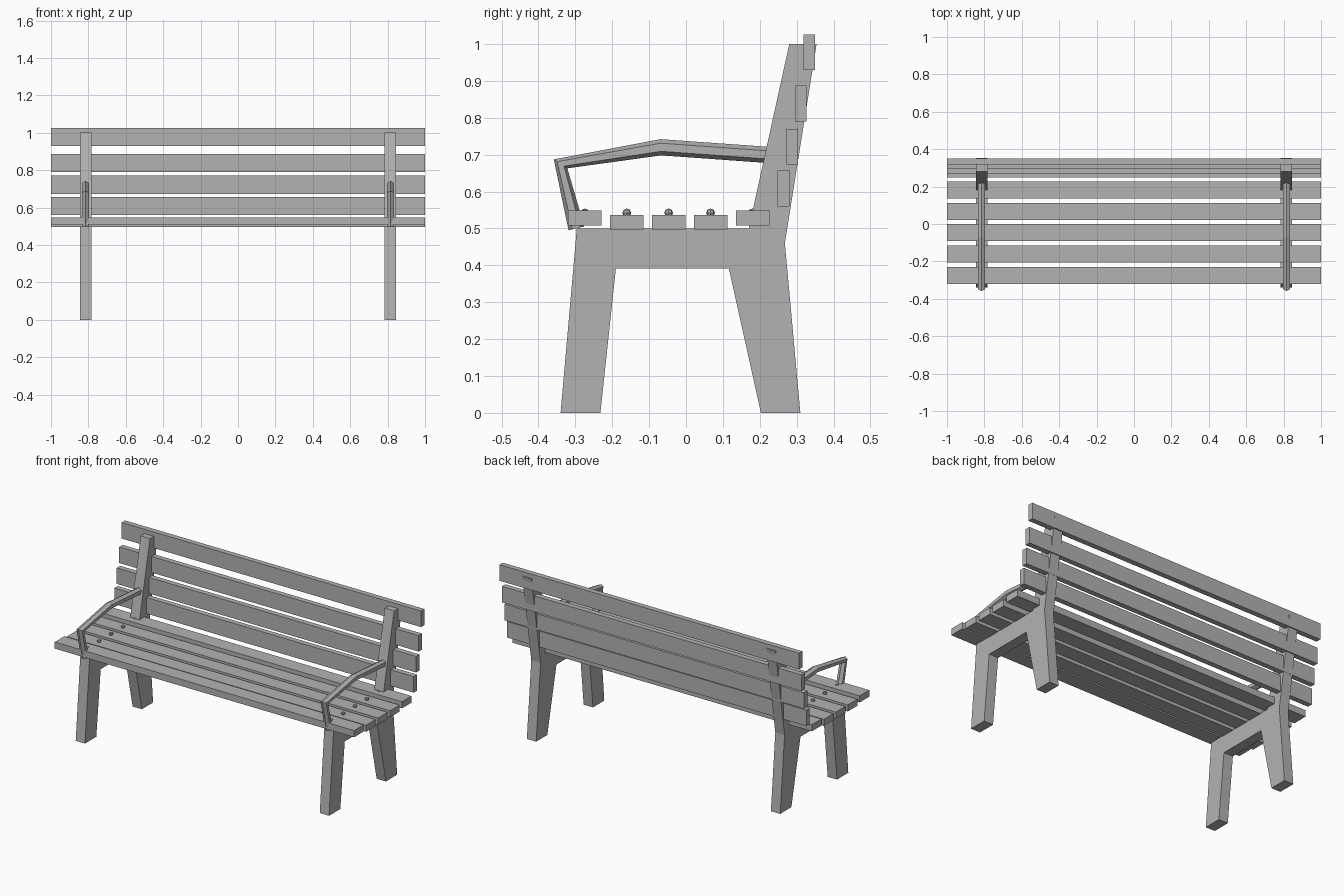
import bpy, bmesh, math
from mathutils import Vector

cube = bpy.data.objects.get("Cube")
if cube:
    bpy.data.objects.remove(cube, do_unlink=True)

# One plain grey for the whole bench
grey = bpy.data.materials.new("plain_grey")
grey.use_nodes = True
grey.diffuse_color = (0.45, 0.45, 0.45, 1)
grey.node_tree.nodes["Principled BSDF"].inputs["Base Color"].default_value = (0.45, 0.45, 0.45, 1)


def finish(name, bm):
    bmesh.ops.recalc_face_normals(bm, faces=bm.faces)
    mesh = bpy.data.meshes.new(name)
    bm.to_mesh(mesh)
    bm.free()
    mesh.materials.append(grey)
    obj = bpy.data.objects.new(name, mesh)
    bpy.context.collection.objects.link(obj)
    return obj


def slat(name, y, z, depth, height):
    """Full-length board whose lower front edge sits at y, z."""
    bm = bmesh.new()
    bmesh.ops.create_cube(bm, size=1)
    bmesh.ops.scale(bm, vec=(2, depth, height), verts=bm.verts)
    bmesh.ops.translate(bm, vec=(0, y + depth / 2, z + height / 2), verts=bm.verts)
    finish(name, bm)


def side_frame(name, x, width, outline):
    """Side outline in y, z extruded along x."""
    bm = bmesh.new()
    face = bm.faces.new([bm.verts.new((x - width / 2, y, z)) for y, z in outline])
    result = bmesh.ops.extrude_face_region(bm, geom=[face])
    moved = [v for v in result["geom"] if isinstance(v, bmesh.types.BMVert)]
    bmesh.ops.translate(bm, vec=(width, 0, 0), verts=moved)
    finish(name, bm)


def armrest(name, x, path, radius, sides=6):
    """Six-sided bar swept along a y, z path, with a ridge on top."""
    bm = bmesh.new()
    points = [Vector((x, y, z)) for y, z in path]
    across = Vector((1, 0, 0))
    rings = []
    for i, p in enumerate(points):
        tangent = Vector()
        if i > 0:
            tangent += (p - points[i - 1]).normalized()
        if i < len(points) - 1:
            tangent += (points[i + 1] - p).normalized()
        normal = across.cross(tangent.normalized())
        angles = [math.tau * k / sides for k in range(sides)]
        rings.append([bm.verts.new(p + radius * (math.cos(a) * normal + math.sin(a) * across))
                      for a in angles])
    for a, b in zip(rings, rings[1:]):
        for k in range(sides):
            n = (k + 1) % sides
            bm.faces.new((a[k], a[n], b[n], b[k]))
    bm.faces.new(rings[0])
    bm.faces.new(rings[-1])
    finish(name, bm)


def bolt(name, x, y, z):
    bm = bmesh.new()
    bmesh.ops.create_uvsphere(bm, u_segments=8, v_segments=4, radius=0.012)
    bmesh.ops.translate(bm, vec=(x, y, z), verts=bm.verts)
    finish(name, bm)


# Seat boards, the outer two slightly raised
for i in range(5):
    slat(f"seat_slat_{i + 1}", -0.32 + 0.114 * i, 0.508 if i in (0, 4) else 0.497, 0.091, 0.04)

# Backrest boards, stepping backwards as they rise
for i, (y, z) in enumerate([(0.248, 0.56), (0.271, 0.673), (0.295, 0.79), (0.318, 0.929)]):
    slat(f"back_slat_{i + 1}", y, z, 0.032, 0.097)

# Legs, seat rail and back post in one outline
frame_outline = [(-0.34, 0), (-0.232, 0), (-0.19, 0.392), (0.116, 0.392), (0.203, 0),
                 (0.31, 0), (0.268, 0.46), (0.354, 1.0), (0.28, 1.0), (0.17, 0.5), (-0.296, 0.5)]
arm_path = [(0.24, 0.698), (-0.068, 0.72), (-0.34, 0.675), (-0.297, 0.5)]

# Parts that repeat on both sides
for side, x in (("left", 0.815), ("right", -0.815)):
    side_frame(f"{side}_frame", x, 0.062, frame_outline)
    armrest(f"{side}_armrest", x, arm_path, 0.022)
    for i in range(5):
        bolt(f"{side}_seat_bolt_{i + 1}", x, -0.274 + 0.1135 * i, 0.542)
